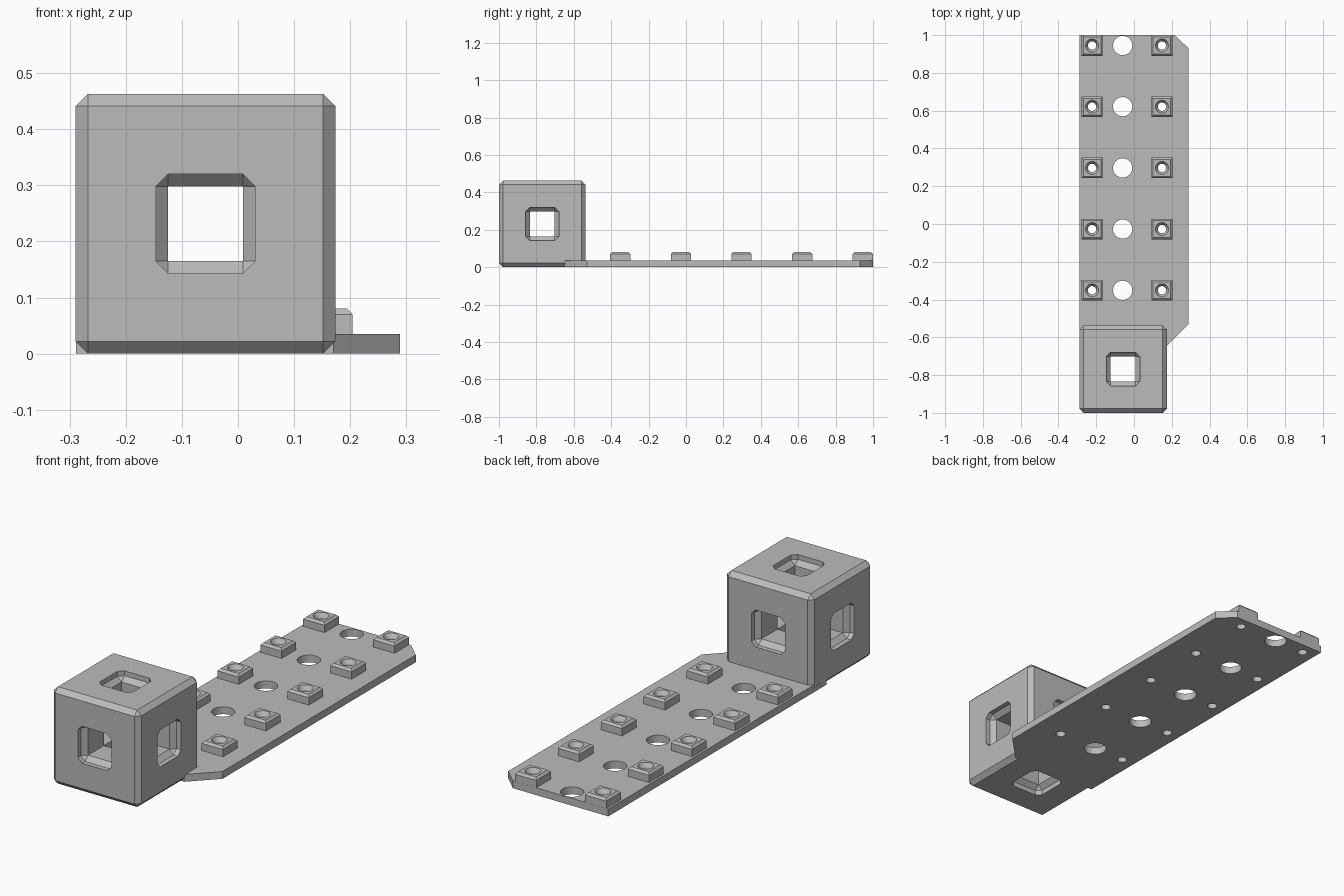
import bpy, bmesh
from mathutils import Matrix, Vector

if "Cube" in bpy.data.objects:
    bpy.data.objects.remove(bpy.data.objects["Cube"], do_unlink=True)

grey = bpy.data.materials.new("plain_grey")
grey.use_nodes = True
grey.diffuse_color = (0.5, 0.5, 0.5, 1)
grey.node_tree.nodes["Principled BSDF"].inputs["Base Color"].default_value = (0.5, 0.5, 0.5, 1)


def finish(bm, name):
    bmesh.ops.recalc_face_normals(bm, faces=bm.faces)
    mesh = bpy.data.meshes.new(name)
    bm.to_mesh(mesh)
    bm.free()
    mesh.materials.append(grey)
    obj = bpy.data.objects.new(name, mesh)
    bpy.context.collection.objects.link(obj)
    return obj


def add_box(bm, centre, size, bevel=0, top_only=False):
    mat = Matrix.Translation(centre) @ Matrix.Diagonal((*size, 1))
    verts = bmesh.ops.create_cube(bm, size=1, matrix=mat)["verts"]
    edges = {e for v in verts for e in v.link_edges}
    if top_only:
        edges = {e for e in edges if all(v.co.z > centre[2] for v in e.verts)}
    if bevel:
        bmesh.ops.bevel(bm, geom=list(edges), offset=bevel, segments=1,
                        profile=0.5, affect="EDGES")


def add_cone(bm, x, y, z0, z1, r0, r1):
    bmesh.ops.create_cone(bm, cap_ends=True, segments=32, radius1=r0, radius2=r1,
                          depth=z1 - z0, matrix=Matrix.Translation((x, y, (z0 + z1) / 2)))


def cut(obj, bm):
    """Subtract the solids in bm from obj."""
    cutter = finish(bm, "cutter")
    cutter.hide_render = True
    mod = obj.modifiers.new("cut", "BOOLEAN")
    mod.operation, mod.solver, mod.object = "DIFFERENCE", "EXACT", cutter
    bpy.context.view_layer.objects.active = obj
    bpy.ops.object.modifier_apply(modifier=mod.name)
    bpy.data.objects.remove(cutter, do_unlink=True)


# Hollow cube with a stepped window in every face
SIDE, CHAMFER, WINDOW, POCKET = 0.463, 0.022, 0.177, 0.045
NECK = WINDOW - 2 * CHAMFER
middle = Vector((-0.058, -0.7685, SIDE / 2))
bm = bmesh.new()
add_box(bm, middle, (SIDE,) * 3, CHAMFER)
cube = finish(bm, "windowed_cube")
for axis in range(3):
    tunnel = bmesh.new()
    size = [NECK] * 3
    size[axis] = SIDE * 2
    add_box(tunnel, middle, size)
    cut(cube, tunnel)
    pockets = bmesh.new()
    for sign in (-1, 1):
        spot = middle.copy()
        spot[axis] += sign * (SIDE / 2 - POCKET + WINDOW / 2)
        add_box(pockets, spot, (WINDOW,) * 3, CHAMFER)
    cut(cube, pockets)

# Flat plate with two clipped corners
THICK = 0.035
outline = [(-0.289, -0.65), (0.17, -0.65), (0.289, -0.53),
           (0.289, 0.93), (0.215, 1), (-0.289, 1)]
bm = bmesh.new()
face = bm.faces.new([bm.verts.new((x, y, 0)) for x, y in outline])
top = bmesh.ops.extrude_face_region(bm, geom=[face])["geom"]
bmesh.ops.translate(bm, vec=(0, 0, THICK),
                    verts=[g for g in top if isinstance(g, bmesh.types.BMVert)])
plate = finish(bm, "base_plate")

# Square pads in two columns
ROWS = [0.945 - 0.324 * i for i in range(5)]
COLUMNS = (-0.222, 0.148)
spots = [(x, y) for x in COLUMNS for y in ROWS]
bm = bmesh.new()
for x, y in spots:
    add_box(bm, (x, y, 0.055), (0.113, 0.109, 0.05), 0.01, True)
pads = finish(bm, "square_pads")

# Large holes down the middle, small holes under the pads
holes = bmesh.new()
for y in ROWS:
    add_cone(holes, -0.06, y, -0.05, 0.1, 0.051, 0.051)
for x, y in spots:
    add_cone(holes, x, y, -0.05, 0.1, 0.022, 0.022)
cut(plate, holes)

# Countersunk holes through the pads
holes = bmesh.new()
for x, y in spots:
    add_cone(holes, x, y, -0.05, 0.1, 0.022, 0.022)
cut(pads, holes)
sinks = bmesh.new()
for x, y in spots:
    add_cone(sinks, x, y, 0.06, 0.09, 0.022, 0.041)
cut(pads, sinks)
